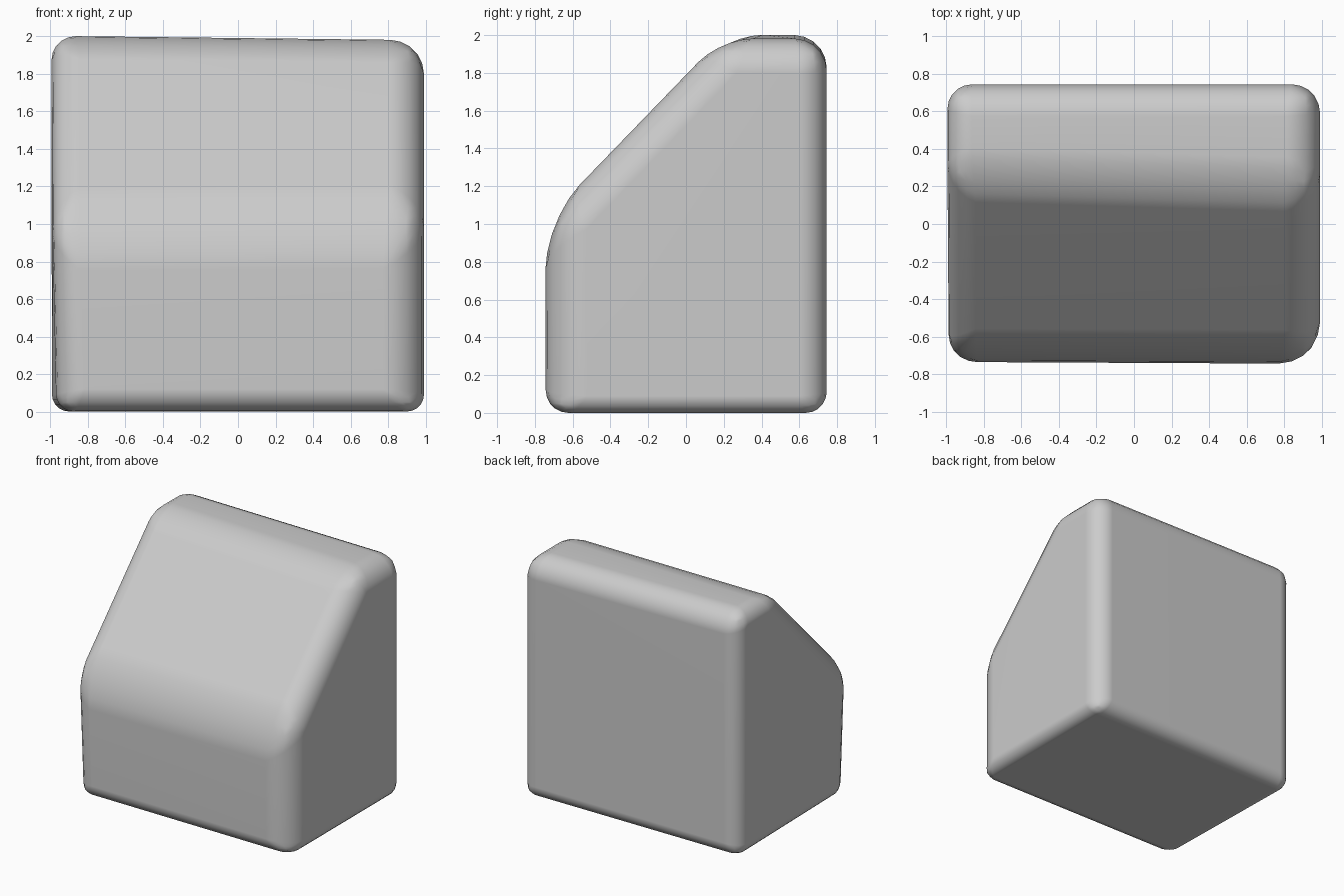
import bpy, bmesh

if "Cube" in bpy.data.objects:
    bpy.data.objects.remove(bpy.data.objects["Cube"])

# Side profile (y, z), going round from the front bottom edge
left_profile = [(-0.74, 0.0), (0.745, 0.0), (0.745, 2.0), (0.24, 2.005), (-0.74, 1.01)]
right_profile = [(-0.745, 0.0), (0.745, 0.0), (0.745, 1.98), (0.18, 1.98), (-0.745, 1.02)]
# Rounding: long edges start at each profile point, end edges run to the next point
long_round = [0.12, 0.11, 0.17, 0.17, 0.26]
left_round = [0.09, 0.13, 0.13, 0.15, 0.15]
right_round = [0.09, 0.15, 0.18, 0.19, 0.22]
MAX_ROUND = 0.3

bm = bmesh.new()
weight = bm.edges.layers.float.new("bevel_weight_edge")
left = [bm.verts.new((-0.995, y, z)) for y, z in left_profile]
right = [bm.verts.new((0.992, y, z)) for y, z in right_profile]
bm.faces.new(left)
bm.faces.new(right[::-1])
n = len(left)
for i in range(n):
    j = (i + 1) % n
    bm.faces.new((left[j], left[i], right[i], right[j]))
for i in range(n):
    j = (i + 1) % n
    for a, b, r in ((left[i], right[i], long_round[i]),
                    (left[i], left[j], left_round[i]),
                    (right[i], right[j], right_round[i])):
        bm.edges.get((a, b))[weight] = r / MAX_ROUND
# The lower front left corner is slightly worn in
left[0].co.x += 0.03
left[0].co.y += 0.015
bmesh.ops.recalc_face_normals(bm, faces=bm.faces)

# Sloped stone block
mesh = bpy.data.meshes.new("sloped_block")
bm.to_mesh(mesh)
bm.free()
block = bpy.data.objects.new("sloped_block", mesh)
bpy.context.collection.objects.link(block)

# Soft, uneven rounded edges
bevel = block.modifiers.new("rounded_edges", 'BEVEL')
bevel.limit_method = 'WEIGHT'
bevel.width = MAX_ROUND
bevel.segments = 5
bevel.use_clamp_overlap = False
for p in mesh.polygons:
    p.use_smooth = True
normals = block.modifiers.new("face_normals", 'WEIGHTED_NORMAL')
normals.keep_sharp = True
